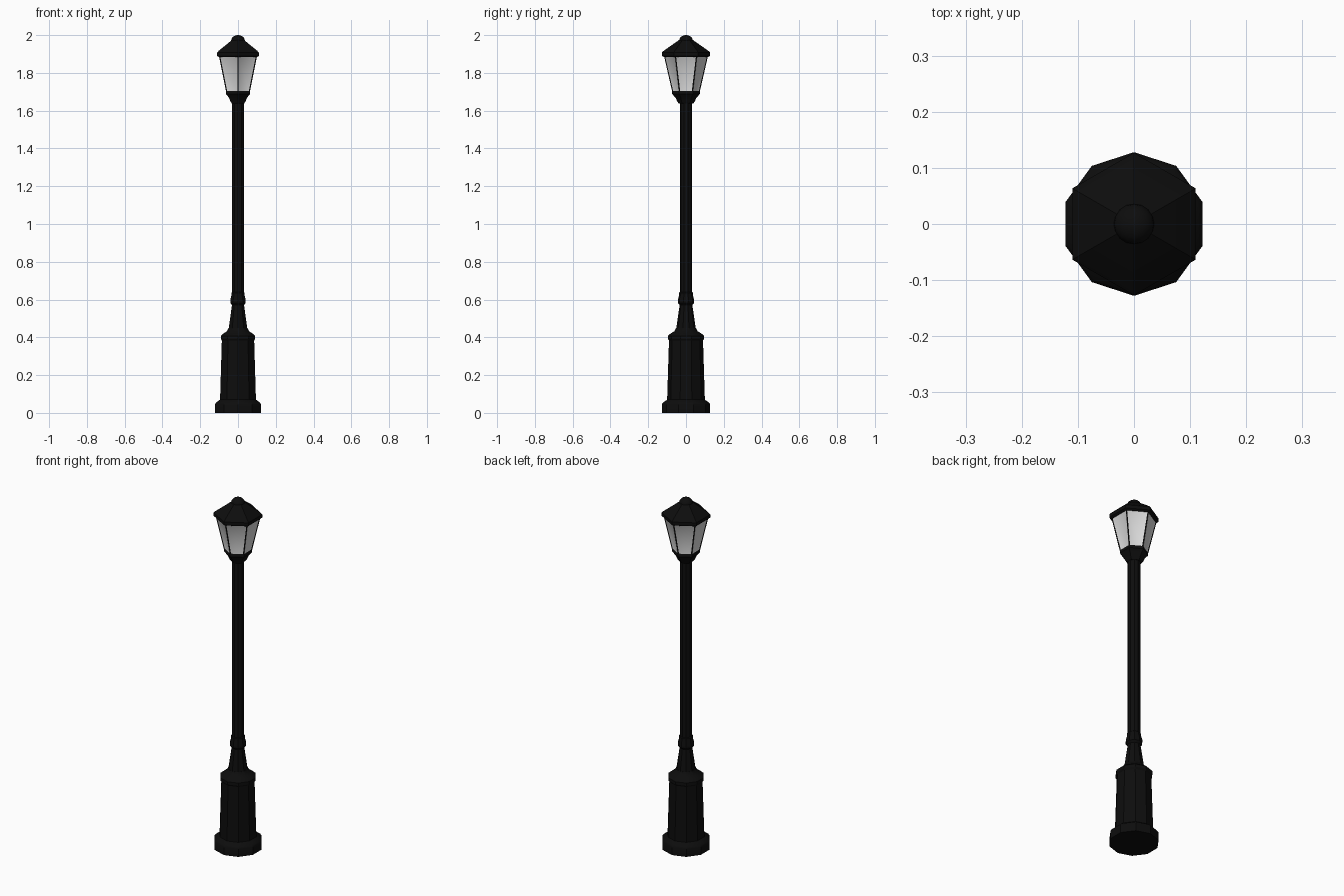
import bpy, bmesh
from math import pi, sin, cos, radians

cube = bpy.data.objects.get("Cube")
if cube:
    bpy.data.objects.remove(cube, do_unlink=True)


def material(name, rgb, rough):
    m = bpy.data.materials.new(name)
    m.use_nodes = True
    m.diffuse_color = (*rgb, 1)
    bsdf = m.node_tree.nodes["Principled BSDF"]
    bsdf.inputs["Base Color"].default_value = (*rgb, 1)
    bsdf.inputs["Roughness"].default_value = rough
    return m


iron = material("black iron", (0.004, 0.004, 0.004), 0.6)
glass = material("white glass", (0.7, 0.7, 0.7), 0.5)


def finish(name, bm, mats, angle=30):
    bmesh.ops.recalc_face_normals(bm, faces=bm.faces)
    me = bpy.data.meshes.new(name)
    bm.to_mesh(me)
    bm.free()
    for m in mats:
        me.materials.append(m)
    ob = bpy.data.objects.new(name, me)
    bpy.context.collection.objects.link(ob)
    bpy.ops.object.select_all(action='DESELECT')
    ob.select_set(True)
    bpy.context.view_layer.objects.active = ob
    bpy.ops.object.shade_smooth_by_angle(angle=radians(angle))
    return ob


def rings(profile, sides):
    """Closed polygonal column through (radius, height) pairs, with a corner on +y."""
    bm = bmesh.new()
    loops = [[bm.verts.new((r * sin(2 * pi * k / sides), r * cos(2 * pi * k / sides), z))
              for k in range(sides)] for r, z in profile]
    walls = []
    for a, b in zip(loops, loops[1:]):
        for k in range(sides):
            n = (k + 1) % sides
            walls.append(bm.faces.new((a[k], a[n], b[n], b[k])))
    bm.faces.new(loops[0])
    bm.faces.new(loops[-1])
    return bm, walls


def column(name, profile, sides, angle=30):
    bm, _ = rings(profile, sides)
    return finish(name, bm, [iron], angle)


# Ten-sided pedestal: plinth, tapered body, cornice
column("plinth", [(0.128, 0), (0.128, 0.045), (0.122, 0.055), (0.1, 0.07)], 10)
column("pedestal_body", [(0.1, 0.065), (0.09, 0.385)], 10)
column("cornice", [(0.088, 0.38), (0.096, 0.392), (0.096, 0.408), (0.082, 0.42),
                   (0.062, 0.432), (0.052, 0.45)], 10)

# Neck, ring and post
column("neck", [(0.052, 0.445), (0.033, 0.575)], 10)
column("neck_ring", [(0.033, 0.57), (0.043, 0.582), (0.043, 0.6), (0.037, 0.62),
                     (0.037, 0.635), (0.032, 0.64)], 10)
column("post", [(0.033, 0.6), (0.033, 1.65)], 10)

# Six-sided lantern cup
column("lantern_cup", [(0.038, 1.638), (0.046, 1.648), (0.055, 1.668), (0.073, 1.688),
                       (0.073, 1.7), (0.07, 1.706)], 6)

# Lantern frame with recessed panes
bm, walls = rings([(0.072, 1.696), (0.117, 1.892)], 6)
bmesh.ops.recalc_face_normals(bm, faces=bm.faces)
bmesh.ops.inset_individual(bm, faces=walls, thickness=0.008, depth=-0.003)
for face in walls:
    face.material_index = 1
finish("lantern_panes", bm, [iron, glass])

# Roof and rounded cap
column("roof", [(0.117, 1.884), (0.127, 1.89), (0.127, 1.908), (0.118, 1.917),
                (0.034, 1.976)], 6)
dome = [(0.036 * cos(t * pi / 12), 1.972 + 0.028 * sin(t * pi / 12)) for t in range(6)]
column("roof_cap", dome + [(0.002, 2.0)], 16, 50)
